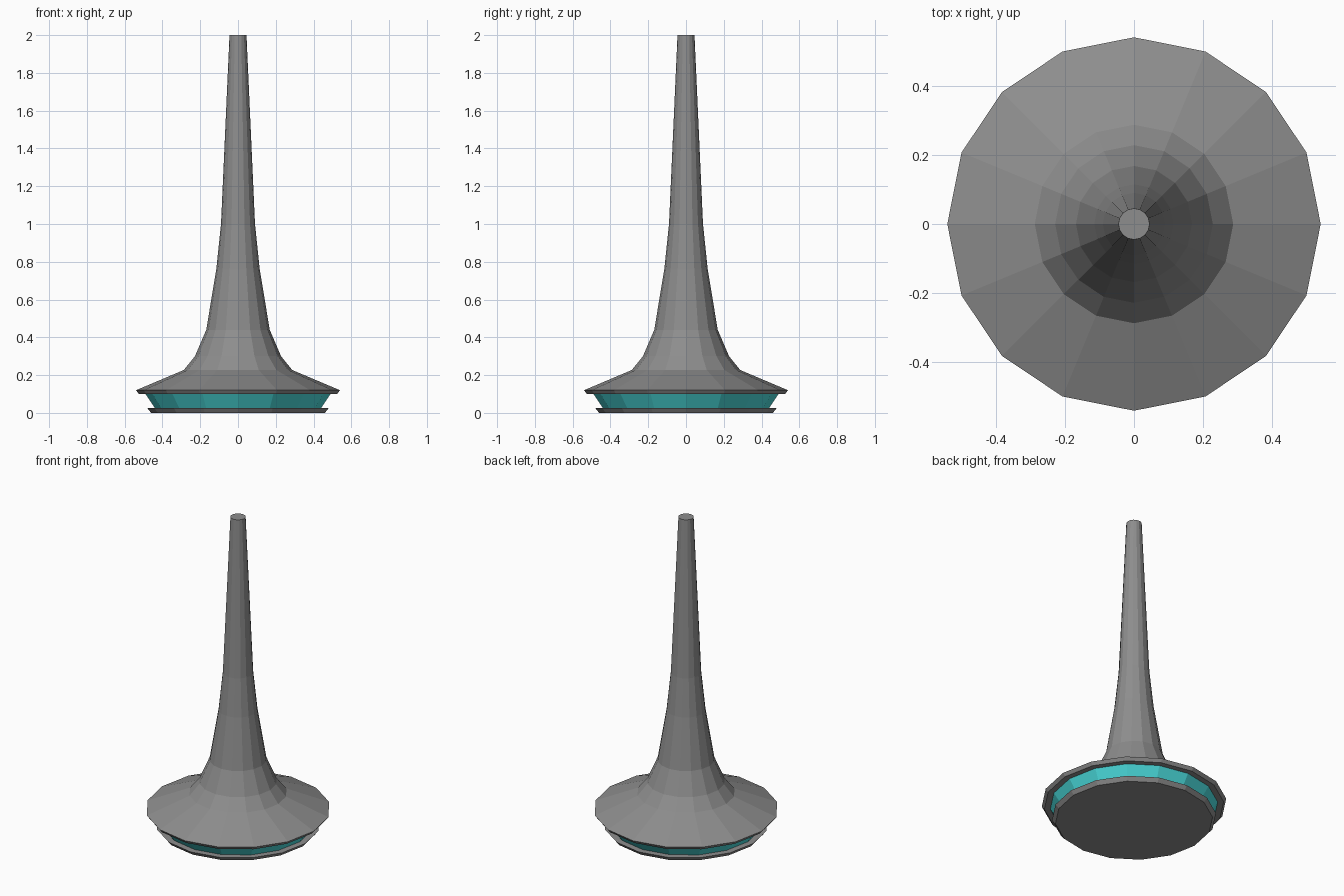
import bpy, math

if "Cube" in bpy.data.objects:
    bpy.data.objects.remove(bpy.data.objects["Cube"])

SIDES = 16

def material(name, rgb):
    m = bpy.data.materials.new(name)
    m.diffuse_color = (*rgb, 1)
    m.use_nodes = True
    m.node_tree.nodes["Principled BSDF"].inputs["Base Color"].default_value = m.diffuse_color
    return m

grey = material("grey metal", (0.27, 0.27, 0.27))
teal = material("teal glow", (0.07, 0.72, 0.73))

def lathe(name, profile, mat):
    """Flat-faced solid of revolution from (radius, height) points, capped."""
    verts = [(r * math.cos(2 * math.pi * i / SIDES), r * math.sin(2 * math.pi * i / SIDES), z)
             for r, z in profile for i in range(SIDES)]
    faces = [tuple(reversed(range(SIDES)))]
    for k in range(len(profile) - 1):
        a, b = k * SIDES, (k + 1) * SIDES
        for i in range(SIDES):
            j = (i + 1) % SIDES
            faces.append((a + i, a + j, b + j, b + i))
    faces.append(tuple(range(len(verts) - SIDES, len(verts))))
    mesh = bpy.data.meshes.new(name)
    mesh.from_pydata(verts, [], faces)
    mesh.materials.append(mat)
    ob = bpy.data.objects.new(name, mesh)
    bpy.context.collection.objects.link(ob)
    return ob

# Thin foot plate
lathe("foot_plate", [(0.46, 0), (0.48, 0.025)], grey)
# Recessed coloured band
lathe("glow_band", [(0.44, 0.025), (0.49, 0.1)], teal)
# Flared skirt rising into the tapering spire
lathe("spire", [(0.525, 0.1), (0.54, 0.12), (0.287, 0.227), (0.228, 0.30), (0.168, 0.44),
                (0.115, 0.76), (0.09, 1.0), (0.045, 2.0)], grey)
